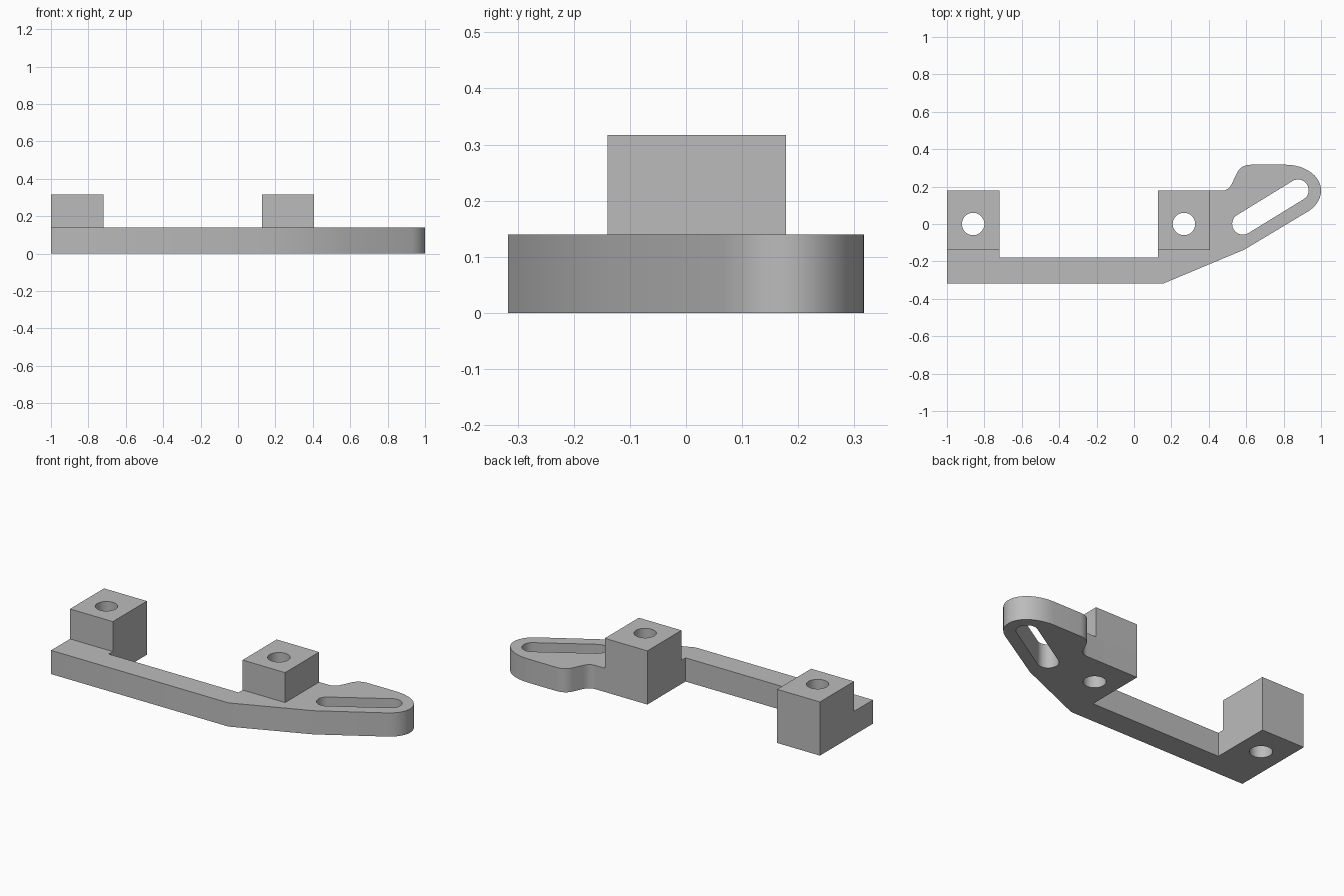
import bpy
import bmesh
from math import atan2, cos, sin, pi, radians
from mathutils import Vector
from mathutils.geometry import interpolate_bezier

cube = bpy.data.objects.get("Cube")
if cube:
    bpy.data.objects.remove(cube, do_unlink=True)

# Single plain grey finish
grey = bpy.data.materials.new("plain grey")
grey.use_nodes = True
grey.diffuse_color = (0.5, 0.5, 0.5, 1)
grey.node_tree.nodes["Principled BSDF"].inputs["Base Color"].default_value = (0.5, 0.5, 0.5, 1)

PLATE_TOP = 0.14
BLOCK_TOP = 0.317
HOLE_RADIUS = 0.06
SLOT_RADIUS = 0.057


def arc(centre, radius, start, end, steps):
    """Points along a circular arc."""
    angles = [start + (end - start) * i / steps for i in range(steps + 1)]
    return [(centre[0] + radius * cos(a), centre[1] + radius * sin(a)) for a in angles]


def circle(centre):
    return arc(centre, HOLE_RADIUS, 0, 2 * pi, 40)[:-1]


def slot(a, b, radius):
    """Rounded slot running from a to b."""
    t = atan2(b[1] - a[1], b[0] - a[0])
    return (arc(b, radius, t - pi / 2, t + pi / 2, 16)
            + arc(a, radius, t + pi / 2, t + 3 * pi / 2, 16))


def bend(*points, steps=14):
    """Points along a cubic curve given by two ends and two handles."""
    return [tuple(p) for p in interpolate_bezier(*[Vector(p) for p in points], steps)]


def extruded(name, loops, bottom, top):
    """Solid from an outline and its openings."""
    curve = bpy.data.curves.new(name, "CURVE")
    curve.dimensions = "2D"
    curve.fill_mode = "BOTH"
    curve.extrude = (top - bottom) / 2
    for loop in loops:
        spline = curve.splines.new("POLY")
        spline.points.add(len(loop) - 1)
        for point, (x, y) in zip(spline.points, loop):
            point.co = (x, y, 0, 1)
        spline.use_cyclic_u = True
    obj = bpy.data.objects.new(name, curve)
    bpy.context.collection.objects.link(obj)
    bpy.ops.object.select_all(action="DESELECT")
    obj.select_set(True)
    bpy.context.view_layer.objects.active = obj
    bpy.ops.object.convert(target="MESH")
    obj = bpy.context.object

    # Weld caps to walls and rest the part at its height
    bm = bmesh.new()
    bm.from_mesh(obj.data)
    bmesh.ops.remove_doubles(bm, verts=bm.verts, dist=0.0001)
    bmesh.ops.translate(bm, verts=bm.verts, vec=(0, 0, (top + bottom) / 2))
    bmesh.ops.recalc_face_normals(bm, faces=bm.faces)
    bm.to_mesh(obj.data)
    bm.free()
    obj.data.materials.clear()
    obj.data.materials.append(grey)
    bpy.ops.object.shade_smooth_by_angle(angle=radians(30))
    return obj


# Mounting blocks: name and left and right edges
blocks = {"right_block": (-1.0, -0.72), "left_block": (0.128, 0.406)}
holes = [circle(((x0 + x1) / 2, 0)) for x0, x1 in blocks.values()]

# Base plate: bar, two feet and the rounded adjusting arm
outline = [(-1, -0.317), (0.16, -0.317), (0.59, -0.137)]
outline += bend((0.93, 0.067), (0.975, 0.095), (1, 0.135), (1, 0.18))
outline += bend((1, 0.18), (1, 0.26), (0.91, 0.317), (0.81, 0.317))[1:]
outline += bend((0.63, 0.317), (0.59, 0.317), (0.565, 0.302), (0.55, 0.272))
outline += bend((0.523, 0.215), (0.51, 0.19), (0.495, 0.178), (0.465, 0.178))
outline += [(0.128, 0.178), (0.128, -0.178), (-0.72, -0.178), (-0.72, 0.178), (-1, 0.178)]
arm_slot = slot((0.582, 0), (0.877, 0.181), SLOT_RADIUS)
extruded("base_plate", [outline, arm_slot] + holes, 0, PLATE_TOP)

for (name, (x0, x1)), hole in zip(blocks.items(), holes):
    sides = [(x0, -0.14), (x1, -0.14), (x1, 0.178), (x0, 0.178)]
    extruded(name, [sides, hole], PLATE_TOP, BLOCK_TOP)
